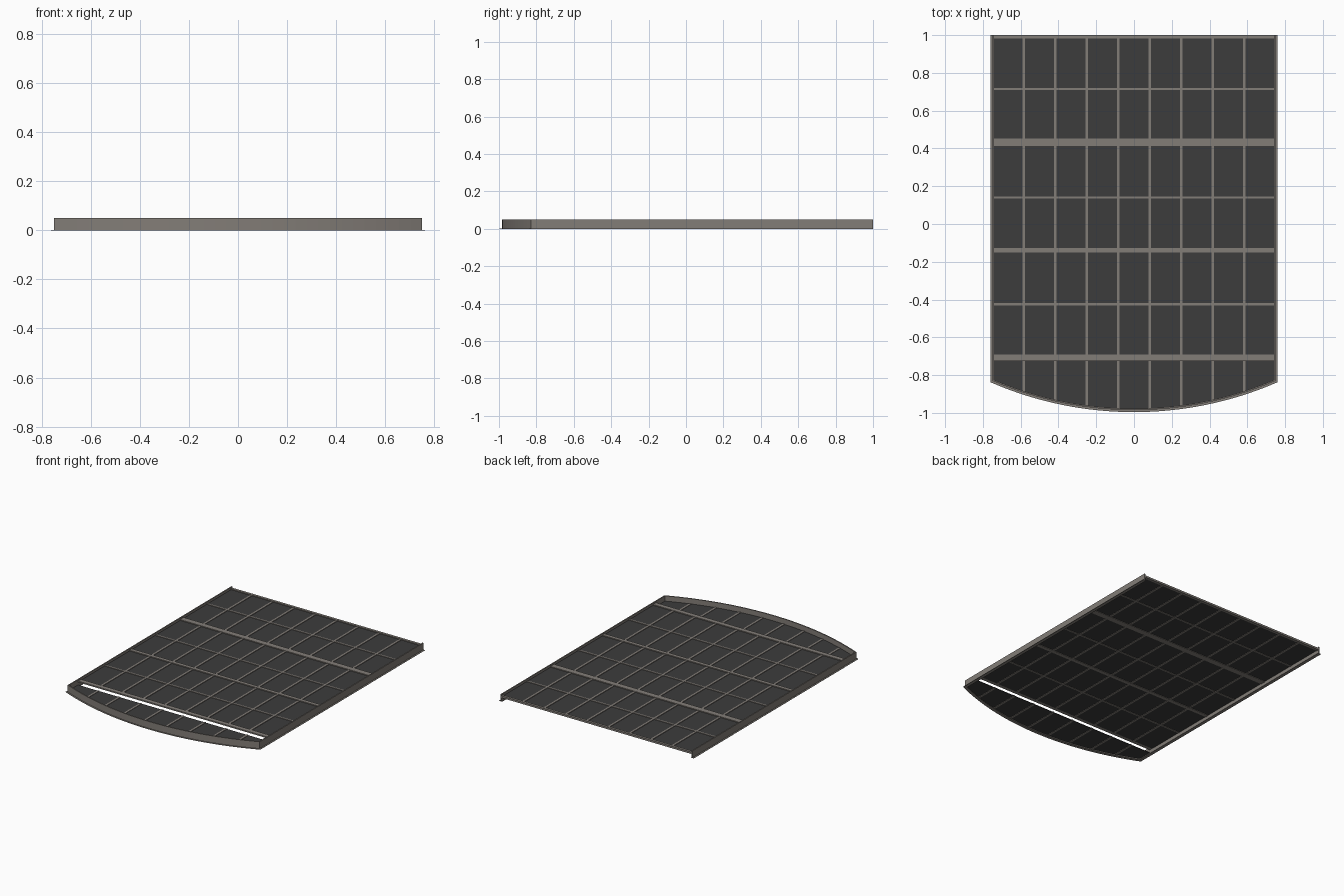
import bpy, bmesh, math

if "Cube" in bpy.data.objects:
    bpy.data.objects.remove(bpy.data.objects["Cube"])


def material(name, rgb):
    m = bpy.data.materials.new(name)
    m.diffuse_color = (*rgb, 1)
    m.use_nodes = True
    m.node_tree.nodes["Principled BSDF"].inputs["Base Color"].default_value = m.diffuse_color
    return m


FRAME = material("warm grey metal", (0.225, 0.205, 0.185))
PANEL = material("charcoal panel", (0.045, 0.045, 0.045))

HALF_W = 0.75
FRONT, CORNER, BACK = -0.985, -0.83, 1.0
SAG = CORNER - FRONT
RADIUS = (HALF_W ** 2 + SAG ** 2) / (2 * SAG)
CY = FRONT + RADIUS
STEP_Y = -0.725          # where the lower front section begins


def add_object(name, bm, mat):
    bmesh.ops.recalc_face_normals(bm, faces=bm.faces)
    mesh = bpy.data.meshes.new(name)
    bm.to_mesh(mesh)
    bm.free()
    mesh.materials.append(mat)
    ob = bpy.data.objects.new(name, mesh)
    bpy.context.collection.objects.link(ob)
    return ob


def prism(bm, outline, z0, z1):
    lo = [bm.verts.new((x, y, z0)) for x, y in outline]
    hi = [bm.verts.new((x, y, z1)) for x, y in outline]
    bm.faces.new(lo)
    bm.faces.new(hi)
    n = len(lo)
    for i in range(n):
        j = (i + 1) % n
        bm.faces.new((lo[i], lo[j], hi[j], hi[i]))


def box(bm, x0, x1, y0, y1, z0, z1):
    prism(bm, [(x0, y0), (x1, y0), (x1, y1), (x0, y1)], z0, z1)


def curve_y(x, offset=0.0):
    return CY - math.sqrt((RADIUS + offset) ** 2 - x * x)


def u_path(offset, n=32):
    """Open U outline: back left, around the curved front, to back right."""
    w = HALF_W + offset
    xs = [-w + 2 * w * i / n for i in range(n + 1)]
    return [(-w, BACK)] + [(x, curve_y(x, offset)) for x in xs] + [(w, BACK)]


def u_band(name, inner, outer, z0, z1):
    """Band following the U outline, built quad by quad."""
    bm = bmesh.new()
    rings = []
    for a, b in zip(u_path(inner), u_path(outer)):
        rings.append([bm.verts.new((*p, z)) for p, z in
                      ((a, z0), (b, z0), (b, z1), (a, z1))])
    for r, s in zip(rings, rings[1:]):
        for i in range(4):
            j = (i + 1) % 4
            bm.faces.new((r[i], r[j], s[j], s[i]))
    bm.faces.new(rings[0])
    bm.faces.new(rings[-1])
    add_object(name, bm, FRAME)


# Rim wall and thin foot flange on the sides and curved front
u_band("rim_wall", -0.008, 0.0, 0.0, 0.05)
u_band("rim_flange", -0.013, 0.011, 0.0, 0.002)

# Main dark floor panel
bm = bmesh.new()
box(bm, -0.745, 0.745, -0.70, 0.99, 0.030, 0.034)
add_object("main_panel", bm, PANEL)

# Lower front panel with curved edge
bm = bmesh.new()
xs = [-0.745 + 1.49 * i / 32 for i in range(33)]
prism(bm, [(x, curve_y(x, -0.005)) for x in xs]
      + [(0.745, STEP_Y), (-0.745, STEP_Y)], 0.009, 0.013)
add_object("front_panel", bm, PANEL)

# Long ribs dividing the floor into nine columns
bm = bmesh.new()
for k in range(1, 9):
    x = -HALF_W + k * HALF_W * 2 / 9
    box(bm, x - 0.007, x + 0.007, -0.70, 0.99, 0.027, 0.038)
    box(bm, x - 0.007, x + 0.007, curve_y(x, -0.005), STEP_Y, 0.006, 0.016)
add_object("long_ribs", bm, FRAME)

# Thin cross ribs in the middle of each bay
bm = bmesh.new()
for y in (0.715, 0.14, -0.425):
    box(bm, -0.745, 0.745, y - 0.006, y + 0.006, 0.0272, 0.0378)
add_object("cross_ribs", bm, FRAME)

# Wide cross beams between bays and along the back edge
bm = bmesh.new()
for y0, y1 in ((0.413, 0.453), (-0.152, -0.126), (STEP_Y, -0.692), (0.982, 1.0)):
    box(bm, -0.745, 0.745, y0, y1, 0.0265, 0.040) if y0 != STEP_Y else \
        box(bm, -0.745, 0.745, y0, y1, 0.031, 0.040)
add_object("cross_beams", bm, FRAME)
